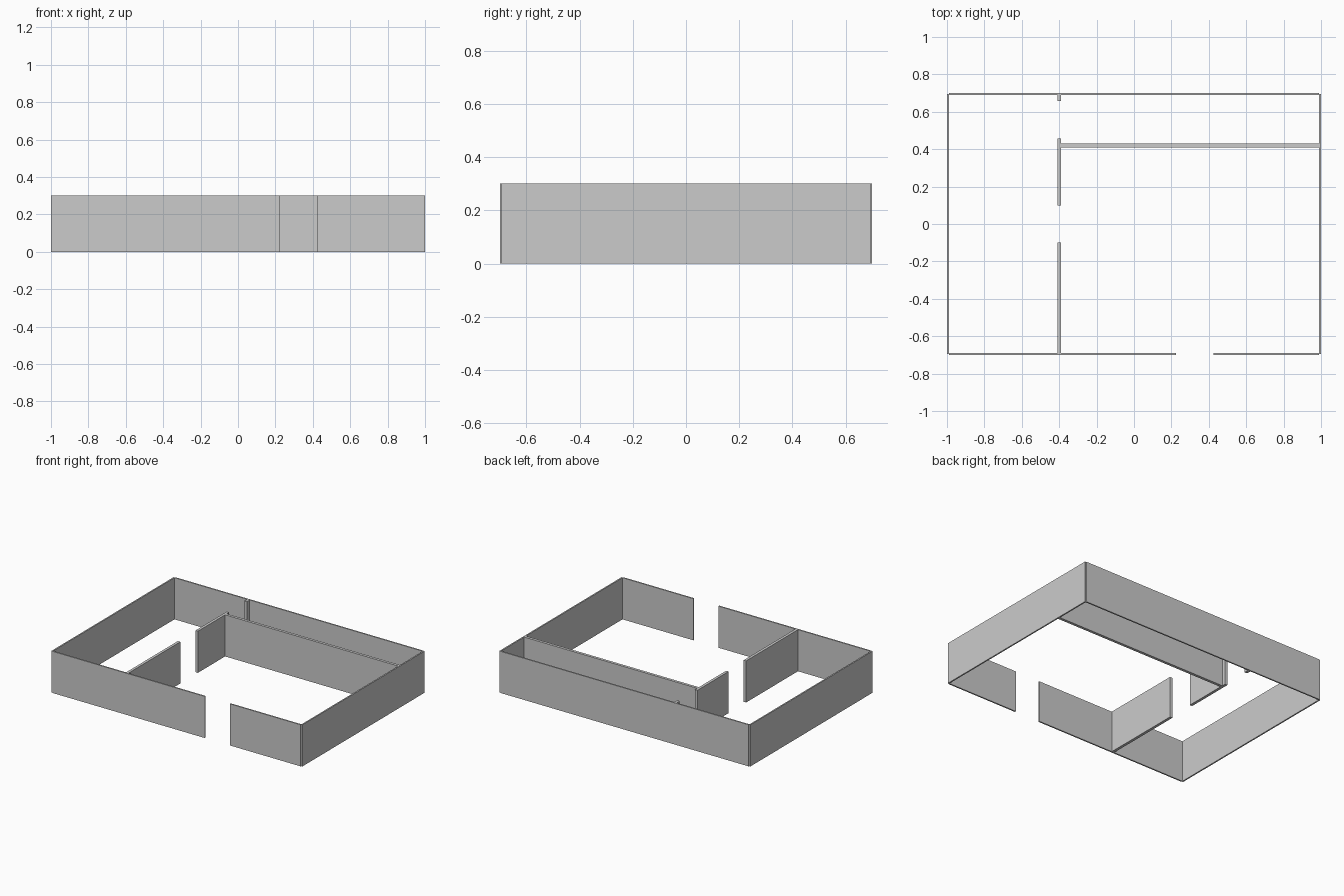
import bpy

if "Cube" in bpy.data.objects:
    bpy.data.objects.remove(bpy.data.objects["Cube"])

HEIGHT = 0.3


def wall(name, x0, x1, y0, y1):
    """Upright wall slab filling a plan rectangle."""
    bpy.ops.mesh.primitive_cube_add(
        size=1, location=((x0 + x1) / 2, (y0 + y1) / 2, HEIGHT / 2))
    ob = bpy.context.object
    ob.name = name
    ob.scale = (x1 - x0, y1 - y0, HEIGHT)
    bpy.ops.object.transform_apply(location=False, rotation=False, scale=True)
    return ob


# Outer side walls
wall("left_wall", -1.0, -0.99, -0.695, 0.695)
wall("right_wall", 0.99, 1.0, -0.695, 0.695)

# Back wall, and front wall split by the entrance
wall("back_wall", -0.99, 0.99, 0.69, 0.7)
wall("front_wall_left", -0.99, 0.225, -0.7, -0.69)
wall("front_wall_right", 0.425, 0.99, -0.7, -0.69)

# Lengthwise partition with two doorways
for part, y0, y1 in (("front", -0.69, -0.1),
                     ("middle", 0.1, 0.457),
                     ("back", 0.657, 0.69)):
    wall("partition_" + part, -0.41, -0.39, y0, y1)

# Cross partition along the back corridor
wall("corridor_partition", -0.39, 0.99, 0.41, 0.43)
